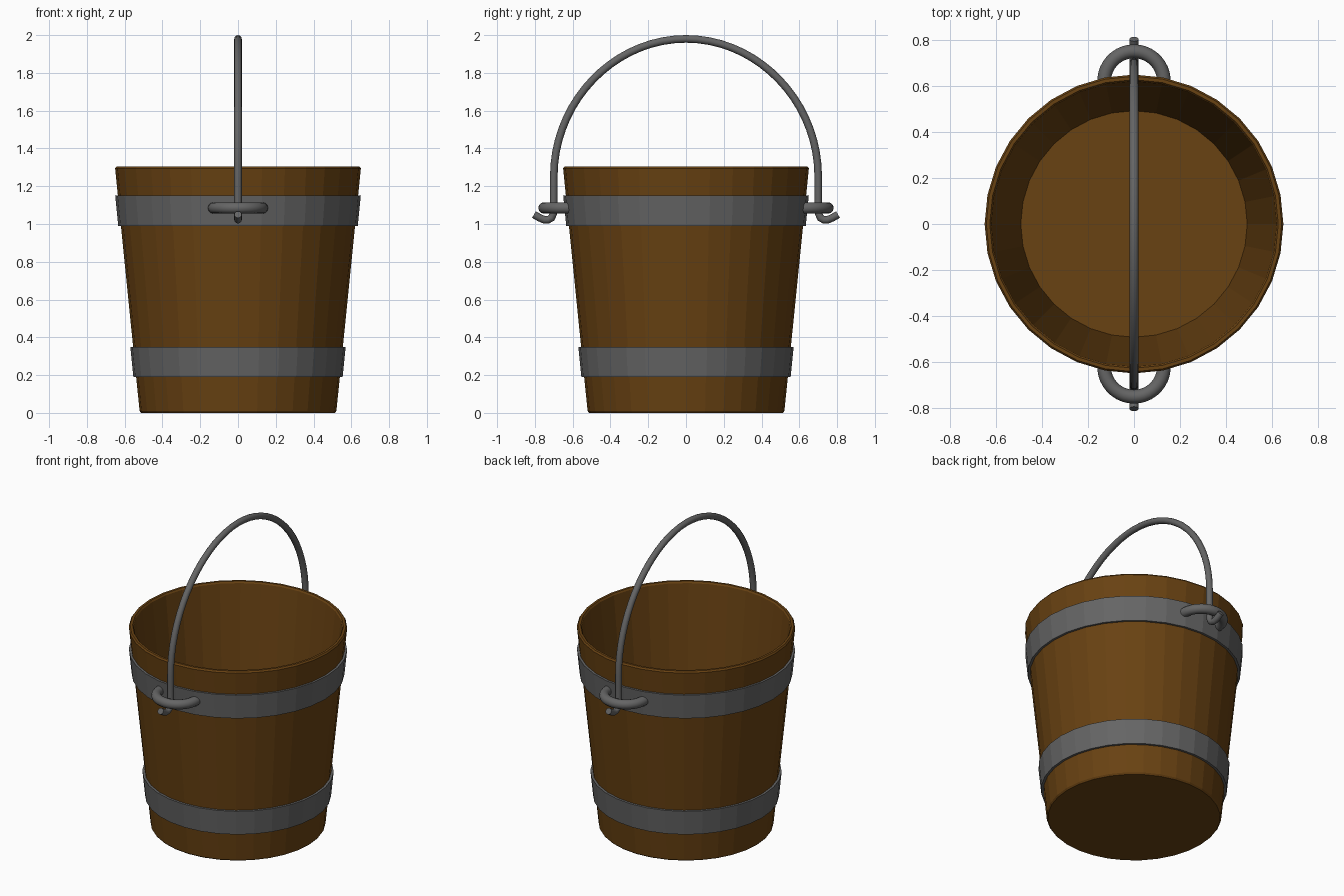
import bpy, bmesh, math
from mathutils import Vector

if "Cube" in bpy.data.objects:
    bpy.data.objects.remove(bpy.data.objects["Cube"])


def material(name, rgb):
    m = bpy.data.materials.new(name)
    m.diffuse_color = (*rgb, 1)
    m.use_nodes = True
    m.node_tree.nodes["Principled BSDF"].inputs["Base Color"].default_value = m.diffuse_color
    return m


WOOD = material("brown wood", (0.14, 0.054, 0.006))
METAL = material("grey iron", (0.13, 0.13, 0.13))
SIDES = 32


def finish(name, bm, mat, smooth=False):
    bmesh.ops.remove_doubles(bm, verts=bm.verts, dist=1e-5)
    bmesh.ops.recalc_face_normals(bm, faces=bm.faces)
    me = bpy.data.meshes.new(name)
    bm.to_mesh(me)
    bm.free()
    me.materials.append(mat)
    ob = bpy.data.objects.new(name, me)
    bpy.context.collection.objects.link(ob)
    if smooth:
        bpy.ops.object.select_all(action='DESELECT')
        bpy.context.view_layer.objects.active = ob
        ob.select_set(True)
        bpy.ops.object.shade_smooth_by_angle(angle=math.radians(50))
    return ob


def lathe(name, profile, mat, closed=False):
    bm = bmesh.new()
    vs = [bm.verts.new((r, 0, z)) for r, z in profile]
    pairs = list(zip(vs, vs[1:])) + ([(vs[-1], vs[0])] if closed else [])
    es = [bm.edges.new(p) for p in pairs]
    bmesh.ops.spin(bm, geom=vs + es, cent=(0, 0, 0), axis=(0, 0, 1),
                   angle=2 * math.pi, steps=SIDES)
    return finish(name, bm, mat)


def tube(name, path, radius, mat, side, n=12):
    """Sweep a circle along a planar path; side is the normal of that plane."""
    bm = bmesh.new()
    side = Vector(side)
    pts = [Vector(p) for p in path]
    rings = []
    for i, p in enumerate(pts):
        t = (pts[min(i + 1, len(pts) - 1)] - pts[max(i - 1, 0)]).normalized()
        u = t.cross(side)
        rings.append([bm.verts.new(p + radius * (math.cos(a) * u + math.sin(a) * side))
                      for a in (2 * math.pi * k / n for k in range(n))])
    for a, b in zip(rings, rings[1:]):
        for k in range(n):
            bm.faces.new((a[k], a[(k + 1) % n], b[(k + 1) % n], b[k]))
    bm.faces.new(rings[0])
    bm.faces.new(rings[-1])
    return finish(name, bm, mat, True)


def wall(z):
    return 0.521 + 0.1 * z


# wooden bucket: outside, softened rims, inside and floor
lathe("bucket_body", [(0, 0), (0.513, 0), (0.521, 0.01), (wall(1.295), 1.295),
                      (wall(1.3) - 0.008, 1.305), (wall(1.3) - 0.023, 1.305),
                      (wall(1.3) - 0.03, 1.295), (0.493, 0.03), (0, 0.03)], WOOD)

# iron hoops
for name, z0, z1 in (("lower_hoop", 0.19, 0.35), ("upper_hoop", 0.99, 1.15)):
    lathe(name, [(wall(z0) - 0.01, z0), (wall(z0) + 0.014, z0),
                 (wall(z1) + 0.014, z1), (wall(z1) - 0.01, z1)], METAL, True)

# half-ring lugs on both sides
for name, s in (("front_lug", -1), ("back_lug", 1)):
    arc = [(0.13 * math.cos(a), s * (0.622 + 0.13 * math.sin(a)), 1.085)
           for a in (math.pi * (k / 20 * 1.06 - 0.03) for k in range(21))]
    tube(name, arc, 0.03, METAL, (0, 0, 1))

# bail handle: half path with hook, mirrored over the top
half = [(0.805, 1.05), (0.775, 1.033), (0.75, 1.022), (0.73, 1.022),
        (0.712, 1.032), (0.702, 1.055), (0.70, 1.10), (0.70, 1.18)]
p0, p1, p2, p3 = (Vector(v) for v in ((0.70, 1.25), (0.70, 1.65), (0.38, 1.98), (0, 1.98)))
for k in range(19):
    t = k / 18
    q = (1 - t)**3 * p0 + 3 * t * (1 - t)**2 * p1 + 3 * t * t * (1 - t) * p2 + t**3 * p3
    half.append((q.x, q.y))
path = [(0, y, z) for y, z in half] + [(0, -y, z) for y, z in half[-2::-1]]
tube("handle", path, 0.02, METAL, (1, 0, 0))
